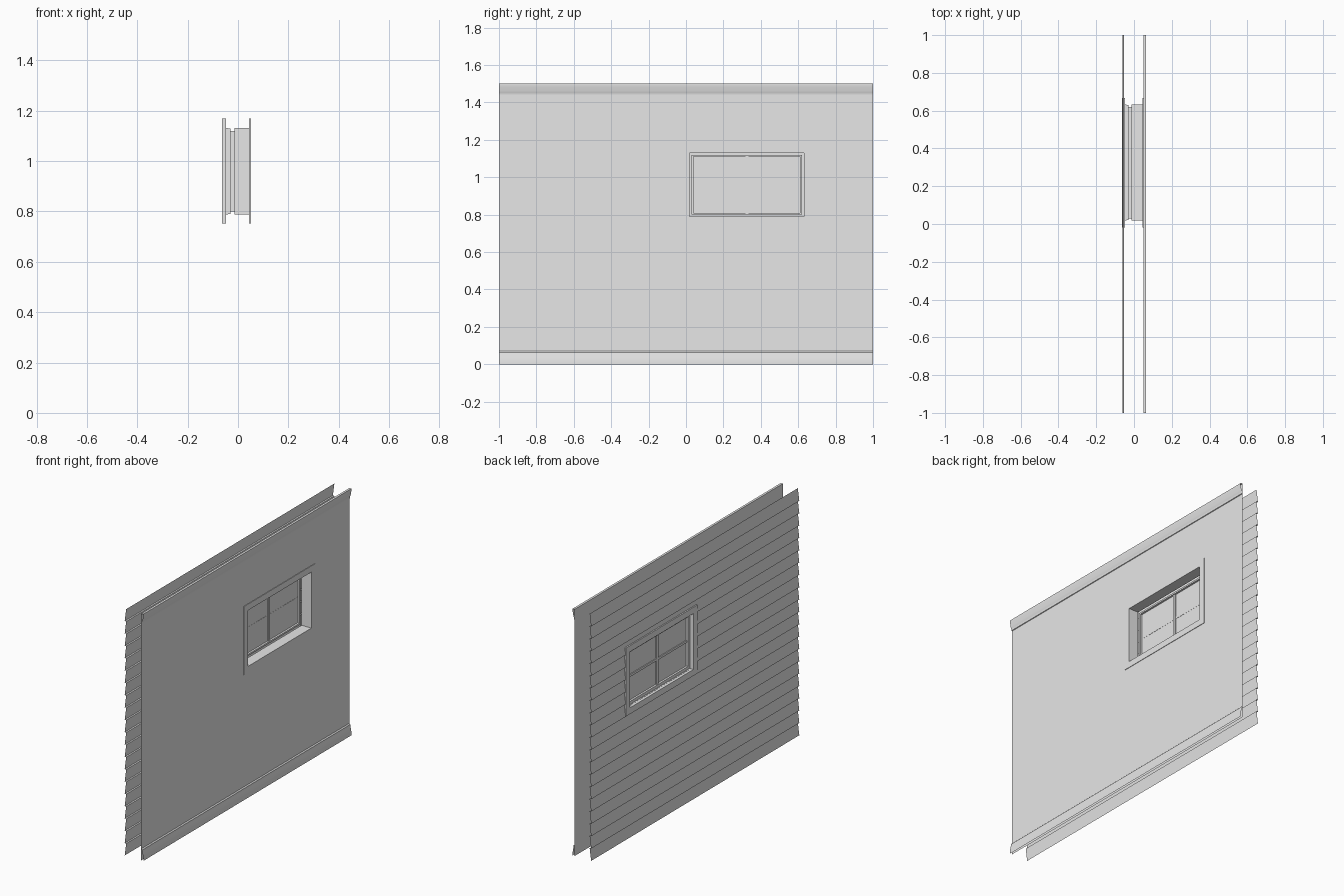
import bpy, bmesh
from mathutils import Vector

cube = bpy.data.objects.get("Cube")
if cube:
    bpy.data.objects.remove(cube, do_unlink=True)


def material(name, rgb):
    m = bpy.data.materials.new(name)
    m.use_nodes = True
    m.diffuse_color = (*rgb, 1)
    m.node_tree.nodes["Principled BSDF"].inputs["Base Color"].default_value = (*rgb, 1)
    return m


GREY = material("plain_grey", (0.8, 0.8, 0.8))

# Window opening: y and z limits
Y0, Y1, Z0, Z1 = 0.02, 0.63, 0.79, 1.13
YC, ZC = (Y0 + Y1) / 2, (Z0 + Z1) / 2


def finish(name, bm, smooth=False):
    mesh = bpy.data.meshes.new(name)
    bm.to_mesh(mesh)
    bm.free()
    mesh.materials.append(GREY)
    ob = bpy.data.objects.new(name, mesh)
    bpy.context.collection.objects.link(ob)
    if smooth:
        bpy.ops.object.select_all(action="DESELECT")
        ob.select_set(True)
        bpy.context.view_layer.objects.active = ob
        bpy.ops.object.shade_smooth_by_angle(angle=0.6)
    return ob


def sheet(name, profile, outward, hole=False, smooth=False):
    """Open (x, z) profile swept along the whole wall, optionally with the opening cut out."""
    bm = bmesh.new()
    rows = [[bm.verts.new((x, y, z)) for y in (-1, 1)] for x, z in profile]
    for a, b in zip(rows, rows[1:]):
        bm.faces.new((a[0], a[1], b[1], b[0]))
    if hole:
        for co, no in (((0, Y0, 0), (0, 1, 0)), ((0, Y1, 0), (0, 1, 0)),
                       ((0, 0, Z0), (0, 0, 1)), ((0, 0, Z1), (0, 0, 1))):
            bmesh.ops.bisect_plane(bm, geom=bm.verts[:] + bm.edges[:] + bm.faces[:],
                                   plane_co=co, plane_no=no)
        inside = [f for f in bm.faces
                  if Y0 < f.calc_center_median().y < Y1 and Z0 < f.calc_center_median().z < Z1]
        bmesh.ops.delete(bm, geom=inside, context="FACES")
    bm.normal_update()
    if sum(f.normal.x * f.calc_area() for f in bm.faces) * outward < 0:
        bmesh.ops.reverse_faces(bm, faces=bm.faces[:])
    return finish(name, bm, smooth)


def frame(name, x0, x1, outer, inner):
    """Rectangular ring; outer and inner are margins beyond the opening."""
    bm = bmesh.new()
    loops = []
    for x, m in ((x0, outer), (x1, outer), (x1, inner), (x0, inner)):
        corners = ((Y0 - m, Z0 - m), (Y1 + m, Z0 - m), (Y1 + m, Z1 + m), (Y0 - m, Z1 + m))
        loops.append([bm.verts.new((x, y, z)) for y, z in corners])
    for a, b in zip(loops, loops[1:] + loops[:1]):
        for i in range(4):
            j = (i + 1) % 4
            bm.faces.new((a[i], a[j], b[j], b[i]))
    bmesh.ops.recalc_face_normals(bm, faces=bm.faces[:])
    return finish(name, bm)


def box(name, centre, size):
    bm = bmesh.new()
    bmesh.ops.create_cube(bm, size=1)
    for v in bm.verts:
        v.co = Vector(c + s * k for c, s, k in zip(centre, size, v.co))
    return finish(name, bm)


# Lapped boards on the outer side
BOARDS = 20
step = 1.5 / BOARDS
laps = []
for i in range(BOARDS):
    laps += [(-0.062, i * step), (-0.052, (i + 1) * step)]
sheet("outer_siding", laps, -1, hole=True)

# Plain sheet on the inner side, with its mouldings
sheet("inner_wall", [(0.049, 0), (0.049, 1.5)], 1, hole=True)
sheet("skirting_board",
      [(0.063, 0), (0.063, 0.012), (0.061, 0.03), (0.057, 0.05), (0.055, 0.064), (0.049, 0.07)],
      1, smooth=True)
sheet("crown_moulding",
      [(0.049, 1.436), (0.053, 1.438), (0.053, 1.446), (0.055, 1.452), (0.059, 1.464),
       (0.06, 1.476), (0.063, 1.486), (0.063, 1.5), (0.049, 1.5)], 1, smooth=True)

# Window casings, lining and sash
frame("outer_casing", -0.064, -0.047, 0.038, 0)
frame("inner_casing", 0.044, 0.052, 0.038, 0)
frame("outer_lining", -0.047, -0.04, 0.002, -0.001)
frame("inner_lining", -0.013, 0.044, 0.002, 0)
frame("sash", -0.041, -0.013, -0.01, -0.02)
frame("sash_stop", -0.04, -0.03, 0, -0.012)

# Pane and glazing bars
width, height = Y1 - Y0 - 0.03, Z1 - Z0 - 0.03
box("pane", (-0.027, YC, ZC), (0.004, width, height))
box("vertical_bar", (-0.027, YC, ZC), (0.018, 0.016, height))
box("horizontal_bar", (-0.029, YC, ZC), (0.01, width, 0.014))
